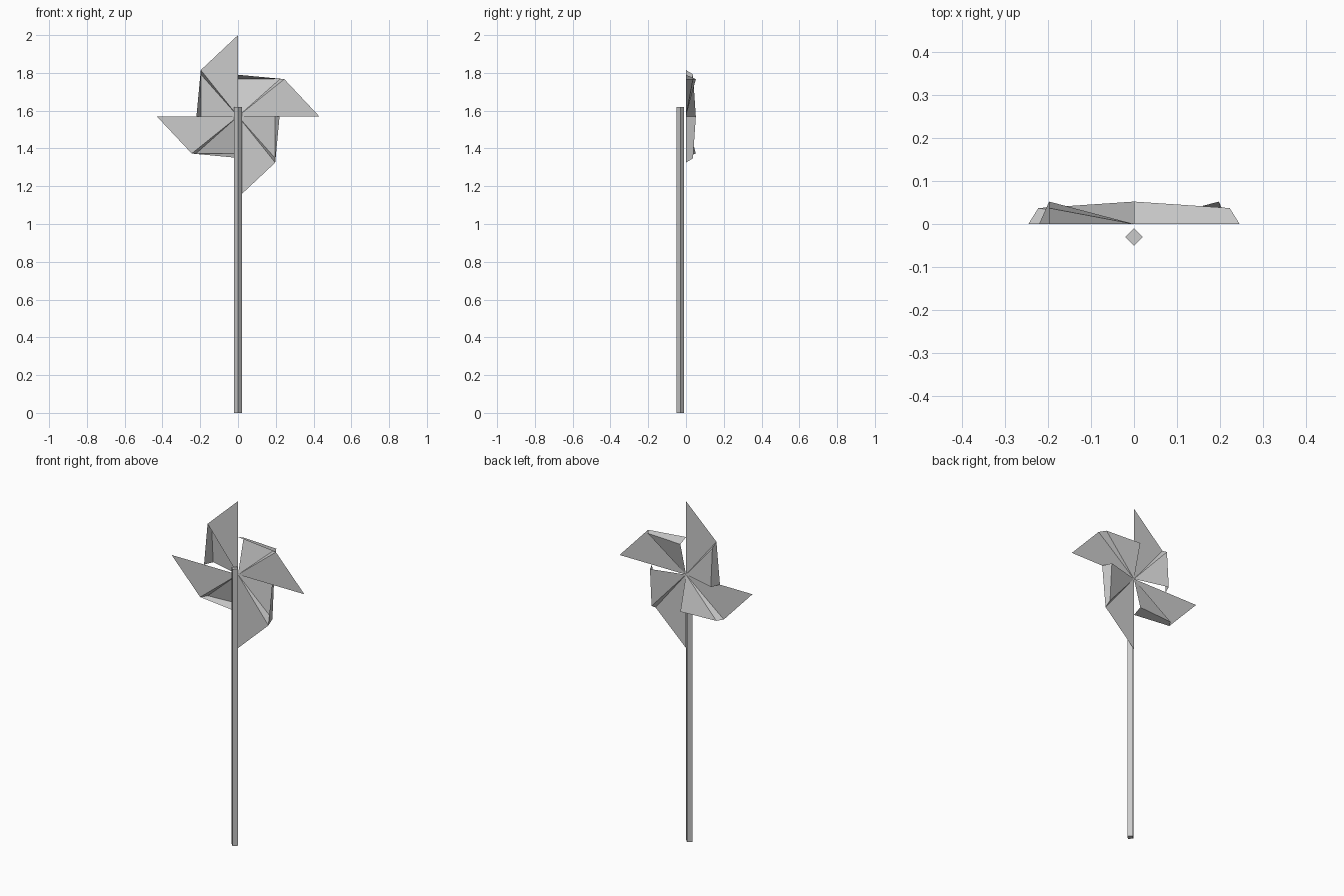
import bpy
from math import pi
from mathutils import Matrix

if "Cube" in bpy.data.objects:
    bpy.data.objects.remove(bpy.data.objects["Cube"])

HUB_Z = 1.57
ARM = 0.43


def add_mesh(name, verts, faces):
    mesh = bpy.data.meshes.new(name)
    mesh.from_pydata(verts, [], faces)
    mesh.update()
    obj = bpy.data.objects.new(name, mesh)
    bpy.context.collection.objects.link(obj)
    return obj


# Square stick, turned so that an edge faces the front
bpy.ops.mesh.primitive_cylinder_add(vertices=4, radius=0.02, depth=1.62,
                                    location=(0, -0.03, 0.81))
bpy.context.object.name = "stick"

# One folded paper vane: flat front sail, fold, back panel and slanted outer wall
hub, tip = (0, 0, 0), (ARM, 0, 0)
corner, fold = (0.245, 0, 0.197), (0.222, 0.037, 0.197)
back_end, lip = (0, 0.052, 0.197), (0, 0, 0.22)
vane_verts = [hub, tip, corner, fold, back_end, lip]
vane_faces = [(0, 1, 2), (0, 2, 3), (0, 3, 4), (2, 5, 4, 3)]

# Four vanes around the hub
for i in range(4):
    vane = add_mesh(f"vane_{i + 1}", vane_verts, vane_faces)
    vane.data.transform(Matrix.Translation((0, 0, HUB_Z)) @ Matrix.Rotation(i * pi / 2, 4, 'Y'))
